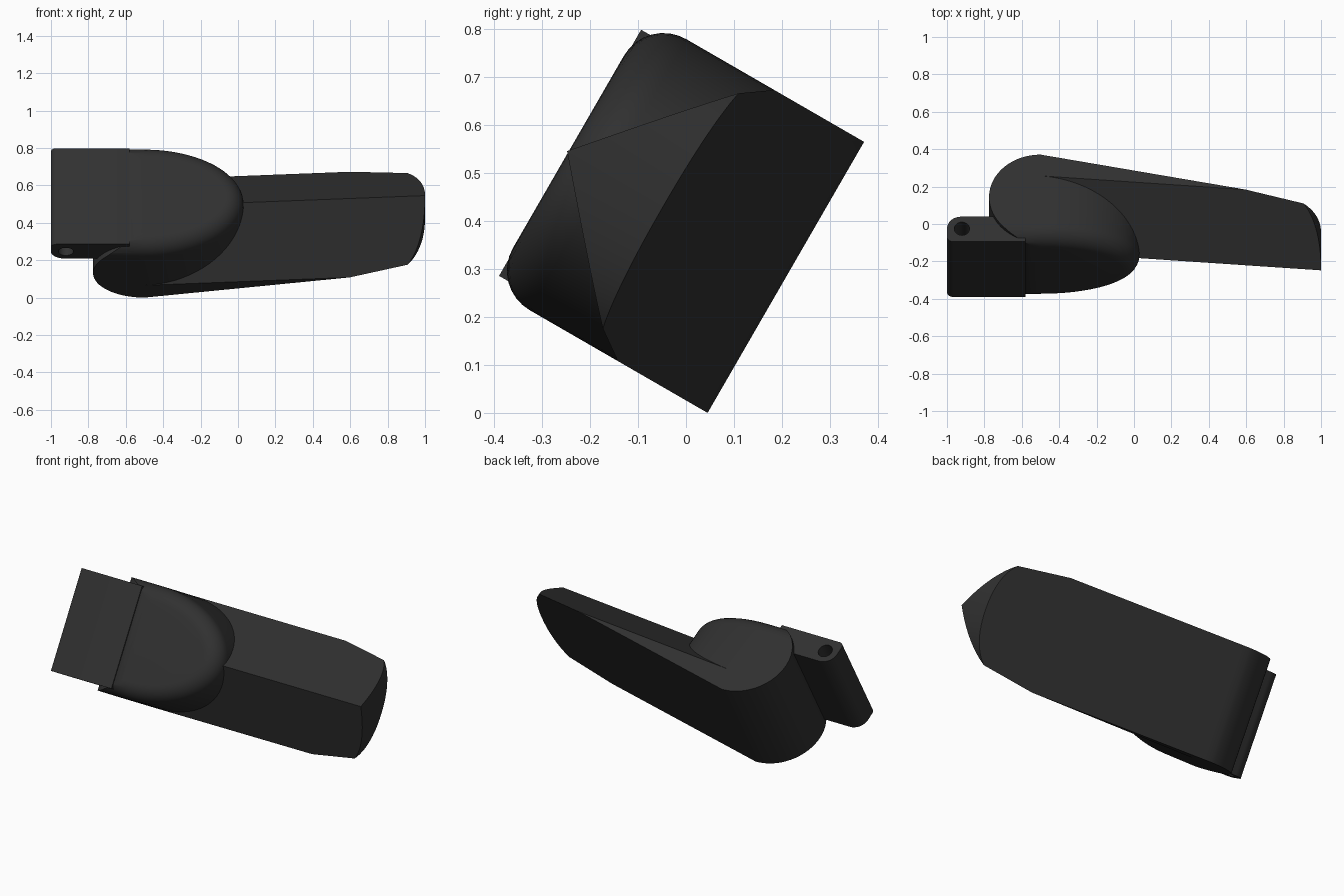
import bpy, bmesh, math
from mathutils import Matrix

if "Cube" in bpy.data.objects:
    bpy.data.objects.remove(bpy.data.objects["Cube"])

W = 0.652          # width across the handle
C = W / 2
mat = bpy.data.materials.new("dark_plastic")
mat.diffuse_color = (0.03, 0.03, 0.03, 1)
mat.use_nodes = True
mat.node_tree.nodes["Principled BSDF"].inputs["Base Color"].default_value = mat.diffuse_color


def solid(name, verts_a, verts_b, bevel=None):
    """Closed loft between two matching outlines."""
    bm = bmesh.new()
    a = [bm.verts.new(p) for p in verts_a]
    b = [bm.verts.new(p) for p in verts_b]
    n = len(a)
    bm.faces.new(a)
    bm.faces.new(b)
    for i in range(n):
        bm.faces.new((a[i], a[(i + 1) % n], b[(i + 1) % n], b[i]))
    bmesh.ops.recalc_face_normals(bm, faces=bm.faces)
    if bevel:
        test, width = bevel
        edges = [e for e in bm.edges if test(e)]
        bmesh.ops.bevel(bm, geom=edges, offset=width, segments=8, profile=0.5, affect='EDGES')
    me = bpy.data.meshes.new(name)
    bm.to_mesh(me)
    bm.free()
    ob = bpy.data.objects.new(name, me)
    bpy.context.collection.objects.link(ob)
    return ob


def side_prism(name, pts, lo, hi):      # (x, height) outline across the width
    return solid(name, [(x, lo, v) for x, v in pts], [(x, hi, v) for x, v in pts])


def plan_prism(name, pts, lo, hi, bevel=None):   # (x, width) outline upward
    return solid(name, [(x, u, lo) for x, u in pts], [(x, u, hi) for x, u in pts], bevel)


def combine(ob, tool, op):
    m = ob.modifiers.new("combine", 'BOOLEAN')
    m.operation, m.object, m.solver = op, tool, 'EXACT'
    bpy.context.view_layer.update()
    dg = bpy.context.evaluated_depsgraph_get()
    me = bpy.data.meshes.new_from_object(ob.evaluated_get(dg))
    ob.modifiers.clear()
    ob.data = me
    bpy.data.objects.remove(tool)


def arc(cx, cy, rx, ry, a0, a1, n, p=2.0):
    out = []
    for i in range(n + 1):
        t = math.radians(a0 + (a1 - a0) * i / n)
        c, s = math.cos(t), math.sin(t)
        out.append((cx + rx * math.copysign(abs(c) ** (2 / p), c),
                    cy + ry * math.copysign(abs(s) ** (2 / p), s)))
    return out


def side_profile(name):
    # round hinge end, underside rising toward the tip
    pts = arc(-0.5, 0.262, 0.275, 0.262, 90, 270, 32)
    pts += [(1.1, 0.315), (1.1, 0.6), (-0.45, 0.6), (-0.45, 0.524)]
    return side_prism(name, pts, -0.1, W + 0.1)


# Lever with a ridged top, rounded tip in plan
def roof(x, ridge):
    return [(x, 0, -0.1), (x, W, -0.1), (x, W, ridge - 0.279), (x, C, ridge), (x, 0, ridge - 0.279)]

lever = solid("lever", roof(-0.9, 0.379), roof(1.1, 0.534))
tip = arc(0.79, C, 0.21, C + 0.001, -90, 90, 40, 2.2)
combine(lever, plan_prism("tip_cutter", tip + [(-1, W + 0.001), (-1, -0.001)], -0.3, 0.8), 'INTERSECT')
combine(lever, side_profile("lever_cutter"), 'INTERSECT')

# Rounded thumb pad on top of the hinge end
pad_plan = arc(-0.5, C, 0.53, C, -90, 90, 40) + [(-0.9, W), (-0.9, 0)]
top_rim = lambda e: all(v.co.z > 0.5 for v in e.verts) and not all(v.co.x < -0.89 for v in e.verts)
pad = plan_prism("thumb_pad", pad_plan, -0.1, 0.523, (top_rim, 0.095))
combine(pad, side_profile("pad_cutter"), 'INTERSECT')
combine(lever, pad, 'UNION')

# Hinge arm with rounded end and pin hole
arm_pts = arc(-0.925, 0.441, 0.075, 0.075, 180, 270, 12) + [(-0.58, 0.366), (-0.58, 0.519)]
arm_pts += arc(-0.97, 0.489, 0.03, 0.03, 90, 170, 6)
arm = side_prism("hinge_arm", arm_pts, 0.03, W - 0.03)
combine(arm, side_prism("pin_cutter", arc(-0.92, 0.44, 0.041, 0.041, 0, 345, 23), -0.2, W + 0.2), 'DIFFERENCE')

# Tilt about the long axis into place
place = Matrix.Translation((0, 0.045, 0)) @ Matrix.Rotation(math.radians(60), 4, 'X')
for ob in (lever, arm):
    ob.data.transform(place)
    ob.data.materials.clear()
    ob.data.materials.append(mat)
    bpy.ops.object.select_all(action='DESELECT')
    ob.select_set(True)
    bpy.context.view_layer.objects.active = ob
    bpy.ops.object.shade_smooth_by_angle(angle=math.radians(25))
